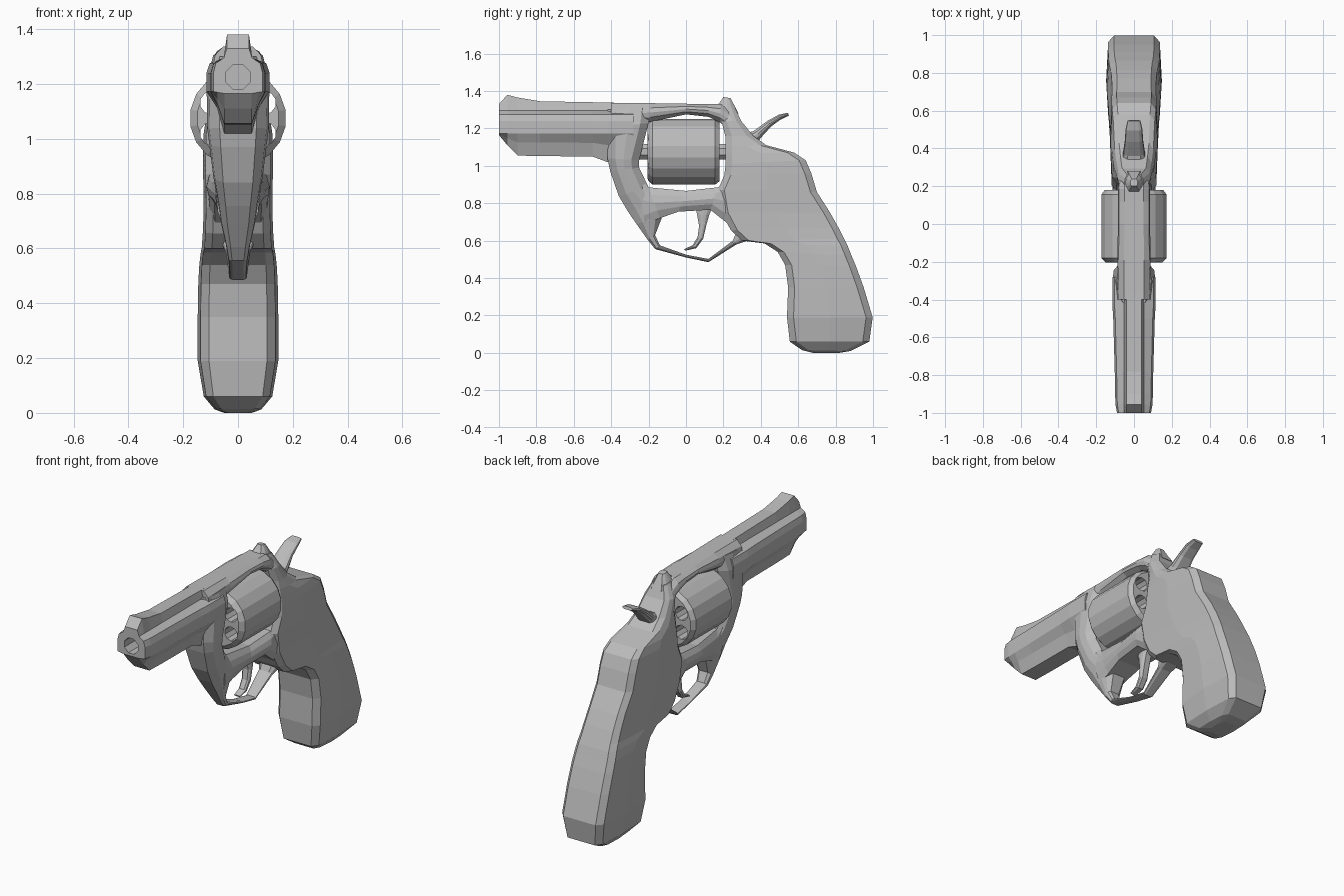
import bpy, bmesh, math

steel = bpy.data.materials.new("plain_grey")
steel.diffuse_color = (0.5, 0.5, 0.5, 1)


def skin(name, loops):
    """Join closed loops of points into a capped, flat-shaded solid."""
    bm = bmesh.new()
    rings = [[bm.verts.new(p) for p in loop] for loop in loops]
    n = len(rings[0])
    for a, b in zip(rings, rings[1:]):
        for i in range(n):
            j = (i + 1) % n
            bm.faces.new((a[i], a[j], b[j], b[i]))
    bm.faces.new(rings[0])
    bm.faces.new(rings[-1])
    bmesh.ops.recalc_face_normals(bm, faces=bm.faces)
    mesh = bpy.data.meshes.new(name)
    bm.to_mesh(mesh)
    bm.free()
    mesh.materials.append(steel)
    ob = bpy.data.objects.new(name, mesh)
    bpy.context.collection.objects.link(ob)
    return ob


def loft(name, stations, edge=0.6, inset=0.045):
    """Stations are (y, z of one edge, y, z of other edge, half width)."""
    loops = []
    for y1, z1, y2, z2, w in stations:
        length = math.hypot(y2 - y1, z2 - z1)
        t = min(inset / length, 0.25)
        half = [(0, edge), (t, 0.93), (0.5, 1), (1 - t, 0.93), (1, edge)]
        pts = [(k * w, y1 + (y2 - y1) * s, z1 + (z2 - z1) * s) for s, k in half]
        loops.append(pts + [(-x, y, z) for x, y, z in reversed(pts)])
    return skin(name, loops)


def lathe(name, profile, cx, cz, sides):
    """Turn (y, radius) pairs around an axis running along y."""
    step = 2 * math.pi / sides
    return skin(name, [[(cx + r * math.cos((i + 0.5) * step), y,
                         cz + r * math.sin((i + 0.5) * step)) for i in range(sides)]
                       for y, r in profile])


def cut(target, cutter):
    mod = target.modifiers.new("cut", 'BOOLEAN')
    mod.operation = 'DIFFERENCE'
    mod.solver = 'EXACT'
    mod.object = cutter
    bpy.context.view_layer.objects.active = target
    bpy.ops.object.modifier_apply(modifier=mod.name)
    bpy.data.objects.remove(cutter)


# Barrel with front sight ramp, side ribs and lower lug
barrel_loops = []
for y, top, bot, w in [(-1.0, 1.33, 1.165, 0.09), (-0.955, 1.38, 1.11, 0.098),
                       (-0.9, 1.365, 1.055, 0.1), (-0.78, 1.345, 1.052, 0.102),
                       (-0.5, 1.34, 1.05, 0.11), (-0.42, 1.338, 1.02, 0.115),
                       (-0.28, 1.335, 1.02, 0.115)]:
    half = [(0.04, top), (0.052, 1.295), (w * 0.9, 1.275), (w, 1.24), (w, 1.172),
            (0.075, bot + (1.172 - bot) * 0.6), (0.05, bot)]
    barrel_loops.append([(x, y, z) for x, z in half] + [(-x, y, z) for x, z in reversed(half)])
barrel = skin("barrel", barrel_loops)
cut(barrel, lathe("bore_cutter", [(-1.05, 0.048), (-0.86, 0.048)], 0, 1.225, 8))

# Front of frame running down into the trigger guard
loft("front_frame_and_guard", [
    (-0.42, 1.30, -0.19, 1.31, 0.09), (-0.42, 1.20, -0.20, 1.23, 0.115),
    (-0.42, 1.04, -0.25, 1.03, 0.112), (-0.405, 0.97, -0.25, 0.99, 0.105),
    (-0.36, 0.84, -0.20, 0.885, 0.09), (-0.31, 0.755, -0.12, 0.80, 0.075),
    (-0.265, 0.69, -0.13, 0.72, 0.065), (-0.205, 0.605, -0.165, 0.63, 0.045),
    (-0.165, 0.555, -0.14, 0.575, 0.036), (0.0, 0.51, 0.0, 0.525, 0.032),
    (0.12, 0.485, 0.12, 0.502, 0.032), (0.27, 0.58, 0.25, 0.60, 0.045),
    (0.36, 0.61, 0.28, 0.67, 0.07)])

# Top strap over the cylinder
loft("top_strap", [
    (-0.40, 1.21, -0.40, 1.337, 0.09), (-0.19, 1.235, -0.19, 1.335, 0.088),
    (0, 1.275, 0, 1.332, 0.085), (0.12, 1.262, 0.12, 1.33, 0.085),
    (0.185, 1.23, 0.185, 1.33, 0.085), (0.28, 1.15, 0.275, 1.275, 0.07)])

# Frame bridge below the cylinder
loft("lower_frame", [
    (-0.26, 0.95, -0.22, 0.69, 0.08), (-0.20, 0.885, -0.14, 0.72, 0.085),
    (0, 0.866, -0.04, 0.755, 0.1), (0.17, 0.885, 0.13, 0.765, 0.115),
    (0.28, 0.93, 0.25, 0.67, 0.11)], edge=0.75)

# Rear frame flowing into the grip
loft("rear_frame_and_grip", [
    (0.18, 1.325, 0.262, 1.31, 0.05), (0.19, 1.24, 0.295, 1.24, 0.088),
    (0.21, 1.16, 0.36, 1.16, 0.1), (0.212, 1.11, 0.43, 1.11, 0.11),
    (0.212, 1.065, 0.58, 1.07, 0.118), (0.212, 1.01, 0.64, 1.03, 0.125),
    (0.205, 0.95, 0.67, 0.96, 0.127), (0.17, 0.87, 0.70, 0.86, 0.127),
    (0.19, 0.75, 0.77, 0.75, 0.125), (0.24, 0.655, 0.815, 0.67, 0.128),
    (0.30, 0.60, 0.845, 0.61, 0.132), (0.42, 0.585, 0.865, 0.57, 0.137),
    (0.49, 0.54, 0.885, 0.52, 0.142), (0.53, 0.47, 0.91, 0.46, 0.145),
    (0.546, 0.35, 0.95, 0.35, 0.147), (0.54, 0.19, 0.998, 0.19, 0.147),
    (0.555, 0.06, 0.98, 0.06, 0.125), (0.62, 0.015, 0.88, 0.01, 0.085),
    (0.68, 0.0, 0.82, 0.0, 0.05)], edge=0.72, inset=0.035)

# Cylinder with six chambers and its axle
cz = 1.075
cylinder = lathe("cylinder", [(-0.205, 0.15), (-0.18, 0.176), (0.155, 0.176), (0.18, 0.157)],
                 0, cz, 18)
for i in range(6):
    a = math.radians(30 + 60 * i)
    cut(cylinder, lathe("chamber_cutter", [(-0.3, 0.042), (0.3, 0.042)],
                        0.112 * math.cos(a), cz + 0.112 * math.sin(a), 10))
lathe("cylinder_axle", [(-0.28, 0.045), (0.24, 0.045)], 0, cz, 8)

# Curved trigger
loft("trigger", [
    (0.05, 0.79, 0.15, 0.79, 0.03), (0.06, 0.735, 0.125, 0.74, 0.03),
    (0.07, 0.68, 0.108, 0.68, 0.028), (0.062, 0.62, 0.092, 0.61, 0.026),
    (0.035, 0.575, 0.055, 0.56, 0.024), (-0.01, 0.555, -0.005, 0.546, 0.02)])

# Hammer with flared thumb spur
loft("hammer", [
    (0.29, 1.17, 0.36, 1.10, 0.06), (0.36, 1.185, 0.405, 1.155, 0.058),
    (0.435, 1.24, 0.455, 1.21, 0.048), (0.495, 1.273, 0.505, 1.247, 0.045),
    (0.545, 1.284, 0.55, 1.268, 0.034)])

# Rear sight
loft("rear_sight", [
    (0.16, 1.315, 0.28, 1.28, 0.055), (0.185, 1.345, 0.255, 1.33, 0.035),
    (0.2, 1.368, 0.238, 1.362, 0.02)])
